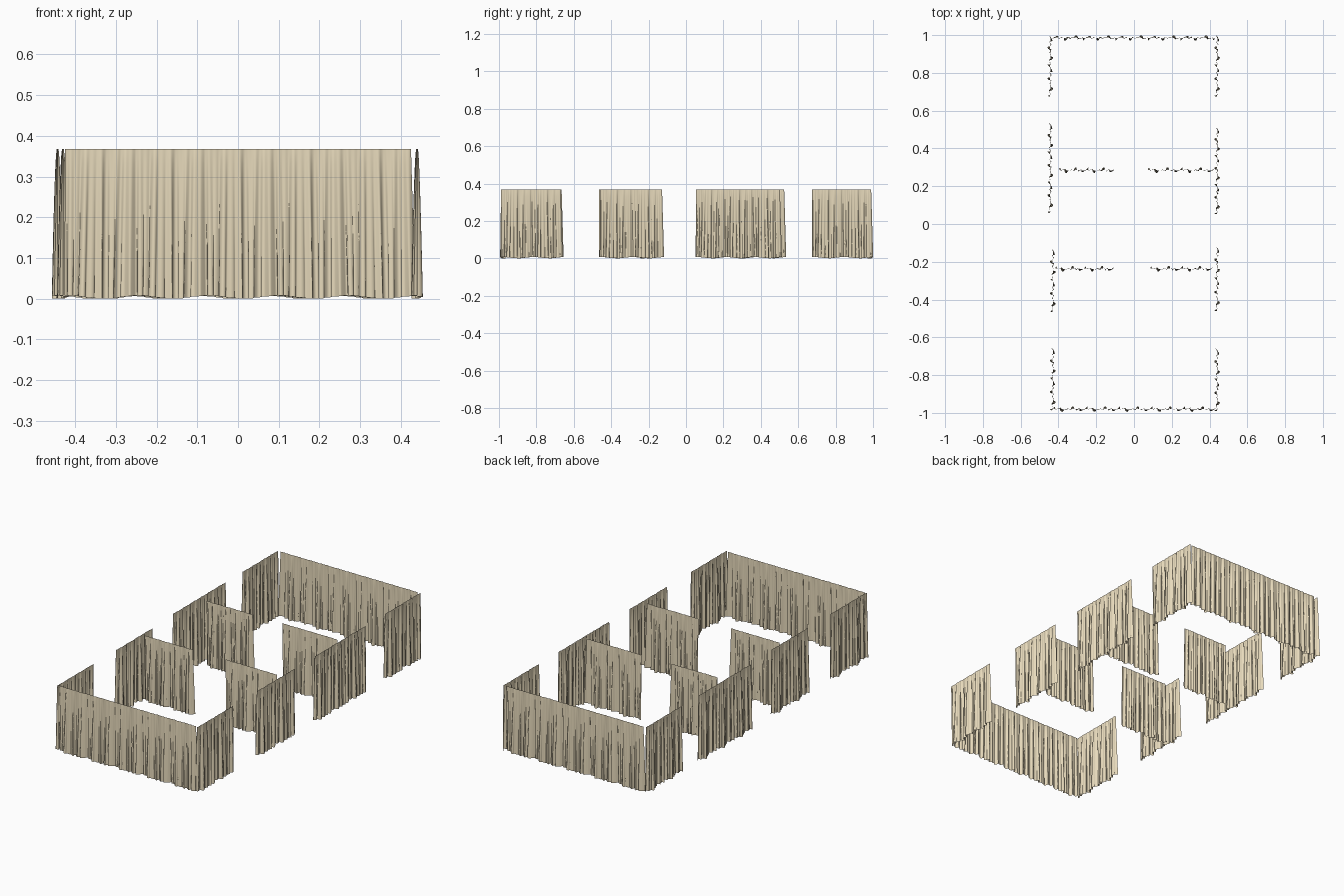
import bpy, bmesh, math
from mathutils import Vector

if "Cube" in bpy.data.objects:
    bpy.data.objects.remove(bpy.data.objects["Cube"])

HEIGHT = 0.368
COLS, ROWS = 48, 12          # mesh resolution of one cloth module

cloth = bpy.data.materials.new("beige_cloth")
cloth.diffuse_color = (0.80, 0.70, 0.50, 1)
cloth.use_nodes = True
cloth.node_tree.nodes["Principled BSDF"].inputs["Base Color"].default_value = cloth.diffuse_color


def fold(u, d):
    """Sideways offset and along-run shift of the pleats; u = module phase, d = 0 top .. 1 hem."""
    a = 2 * math.pi * u
    amp = 0.0025 + 0.0125 * d ** 0.6
    wave = (0.40 * math.sin(2 * a + 0.5 * d) + 0.38 * math.sin(5 * a + 1.1)
            + 0.30 * math.sin(9 * a + 0.6 * math.sin(a)))
    shift = 0.0035 * d * math.sin(10 * a + 0.4) + 0.004 * d * math.sin(2 * a + 1)
    return amp * wave, shift


def curtain(name, start, end):
    """One hanging pleated sheet between two floor-plan points."""
    a, b = Vector((*start, 0)), Vector((*end, 0))
    run = (b - a).length
    along = (b - a).normalized()
    side = Vector((-along.y, along.x, 0))
    modules = max(2, round(run / 0.168))
    n = modules * COLS
    bm = bmesh.new()
    rows = []
    for j in range(ROWS + 1):
        d = (j / ROWS) ** 1.3
        row = []
        for i in range(n + 1):
            u = i / COLS
            off, shift = fold(u, d)
            flare = (i / n - 0.5) * 0.012 * d           # hem spreads slightly
            lift = 0.004 * (1 + math.sin(2 * math.pi * u + 1)) * d
            p = a + along * (run * i / n + shift + flare) + side * off
            p.z = HEIGHT * (1 - d) + lift
            row.append(bm.verts.new(p))
        rows.append(row)
    for top, low in zip(rows, rows[1:]):
        for i in range(n):
            bm.faces.new((top[i], low[i], low[i + 1], top[i + 1]))
    mesh = bpy.data.meshes.new(name)
    bm.to_mesh(mesh)
    bm.free()
    mesh.materials.append(cloth)
    mesh.shade_smooth()
    ob = bpy.data.objects.new(name, mesh)
    bpy.context.collection.objects.link(ob)


# end walls
curtain("front_curtain", (-0.425, -0.98), (0.425, -0.98))
curtain("back_curtain", (0.425, 0.985), (-0.425, 0.985))

# side walls: (x, spans along y)
sides = {
    "left": [(-0.43, -0.985, -0.665), (-0.43, -0.465, -0.14),
             (-0.443, 0.06, 0.525), (-0.443, 0.675, 0.99)],
    "right": [(0.44, -0.99, -0.67), (0.44, -0.46, -0.128),
              (0.44, 0.053, 0.502), (0.44, 0.675, 0.99)],
}
for s, spans in sides.items():
    for k, (x, y0, y1) in enumerate(spans):
        curtain(f"{s}_curtain_{k + 1}", (x, y0), (x, y1))

# inner dividers with a central passage
for label, y, spans in (("rear", 0.285, ((-0.395, -0.11), (0.075, 0.415))),
                        ("fore", -0.237, ((-0.415, -0.115), (0.088, 0.407)))):
    for s, (x0, x1) in zip(("left", "right"), spans):
        curtain(f"{label}_divider_{s}", (x0, y), (x1, y))
